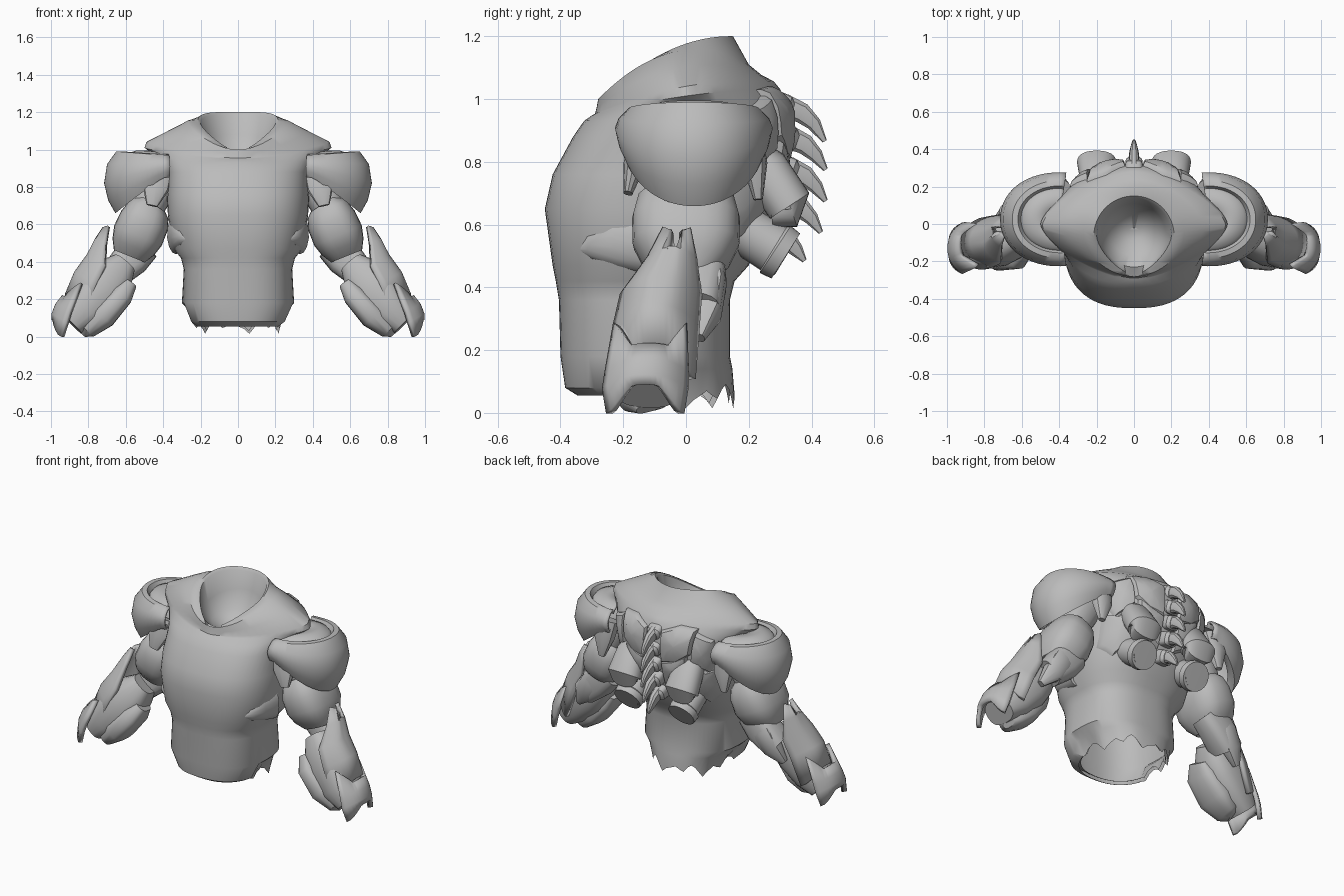
import bpy, bmesh, math
from mathutils import Vector

grey = bpy.data.materials.new("armour grey")
grey.diffuse_color = (0.5, 0.5, 0.5, 1)


def grid(name, rows, closed=True, caps=(True, True), mirror=False, thick=0, angle=35):
    """Skin a list of equal-length point rows into one object."""
    bm = bmesh.new()
    vs = [[bm.verts.new(p) for p in r] for r in rows]
    n = len(rows[0])
    for a, b in zip(vs, vs[1:]):
        for i in range(n if closed else n - 1):
            j = (i + 1) % n
            bm.faces.new((a[i], a[j], b[j], b[i]))
    if closed and caps[0]:
        bm.faces.new(vs[0])
    if closed and caps[1]:
        bm.faces.new(vs[-1])
    bmesh.ops.recalc_face_normals(bm, faces=bm.faces)
    me = bpy.data.meshes.new(name)
    bm.to_mesh(me)
    bm.free()
    me.materials.append(grey)
    ob = bpy.data.objects.new(name, me)
    bpy.context.collection.objects.link(ob)
    bpy.context.view_layer.objects.active = ob
    ob.select_set(True)
    bpy.ops.object.shade_smooth_by_angle(angle=math.radians(angle))
    ob.select_set(False)
    if thick:
        m = ob.modifiers.new("thickness", 'SOLIDIFY')
        m.thickness, m.offset = thick, 0
    if mirror:
        ob.modifiers.new("mirror", 'MIRROR')
    return ob


def spow(v, n):
    return math.copysign(abs(v) ** (2 / n), v)


def tube(name, path, ref, n=2.0, seg=20, mirror=True):
    """Path points are x, y, z, radius along ref, radius across ref."""
    pts = [Vector(p[:3]) for p in path]
    rows = []
    for i, p in enumerate(path):
        d = (pts[min(i + 1, len(pts) - 1)] - pts[max(i - 1, 0)]).normalized()
        a = (Vector(ref) - d * d.dot(Vector(ref))).normalized()
        b = d.cross(a)
        ts = [2 * math.pi * k / seg for k in range(seg)]
        rows.append([pts[i] + a * p[3] * spow(math.cos(t), n) + b * p[4] * spow(math.sin(t), n) for t in ts])
    return grid(name, rows, mirror=mirror)


def arm_plate(name, path, tip, notch, tail):
    """Curved outer arm plate: x, y, z, half width, bulge; forked ends."""
    rows = []
    for i, (x, y, z, w, b) in enumerate(path):
        row = []
        for k in range(17):
            v = k / 8 - 1
            p = Vector((x, y + w * v, z)) + Vector((-0.82, 0, -0.5)) * b * abs(v) ** 2.4
            if i == 0:
                fork = max(0, abs(v) - .5) * 2
                p += Vector((-0.4, 0, 0.9)) * (tip * fork - (notch if abs(v) < 0.3 else 0))
            if i == len(path) - 1:
                p += Vector((0.3, 0, -0.95)) * tail * min(1, max(0, abs(v) - 0.35) * 2)
            row.append(p)
        rows.append(row)
    grid(name, rows, closed=False, mirror=True, thick=0.025)


# Torso shell: z at mid depth, slope, half width, front y, back y, squareness, arch
RINGS = [(.055, 0, .225, -.345, .155, 2.4, 0), (.08, 0, .26, -.385, .148, 2.5, 0),
         (.18, 0, .30, -.40, .14, 2.6, 0), (.36, 0, .29, -.405, .14, 2.5, 0),
         (.42, 0, .305, -.415, .155, 2.5, 0), (.47, 0, .345, -.425, .20, 2.5, 0),
         (.65, 0, .375, -.45, .27, 2.5, 0), (.76, 0, .38, -.425, .305, 2.5, 0),
         (.88, 0, .385, -.36, .325, 2.4, 0), (.95, .06, .42, -.325, .325, 2.1, 0),
         (1.01, .14, .50, -.30, .30, 1.5, .02), (1.04, .18, .49, -.29, .28, 1.5, .035),
         (1.10, .20, .37, -.285, .24, 1.7, .075), (1.15, .23, .27, -.28, .20, 1.9, .095),
         (1.15, .49, .215, -.28, .15, 2, .055), (1.14, .47, .20, -.265, .135, 2, .05),
         (1.03, .3, .17, -.23, .11, 2, 0), (.95, .15, .12, -.17, .06, 2, 0), (.90, 0, .04, -.09, -.02, 2, 0)]
HEM = (-.04, -.015, .0, .015, .0, -.01, .02, .035, .02, -.01)
SEG = 60
rows = []
for i, (z, sl, hw, yf, yb, n, arch) in enumerate(RINGS):
    ym, h = (yf + yb) / 2, (yb - yf) / 2
    row = []
    for k in range(SEG):
        t = 2 * math.pi * k / SEG
        x, s = hw * spow(math.cos(t), n), spow(math.sin(t), n)
        zz = z + sl * h * s - arch * s * s
        if i in (14, 15):  # collar rim pinched and notched at the throat
            x *= 1 - .3 * max(0, -s) ** 1.3
            if s < -.9 and abs(x) < .05:
                zz -= .035
        if i < 2 and s > -.3:  # torn hem around the back
            zz += .06 if i else HEM[(k + 7) % 10]
        row.append((x, ym + h * s, zz))
    rows.append(row)
grid("torso_shell", rows, caps=(False, True), angle=40)

# Inner wall behind the open hem
inner = [[(x * .95, (y + .13) * .95 - .13, z + .015) for x, y, z in r] for r in rows[:9]]
grid("torso_lining", inner, caps=(False, True))


def back_y(x, z):
    """Depth of the torso back at a given width and height."""
    for a, b in zip(RINGS[:12], RINGS[1:]):
        za, zb = a[0] + a[1] * .25, b[0] + b[1] * .25
        if za <= z <= zb:
            f = (z - za) / (zb - za)
            hw, yf, yb, n = [a[j] + (b[j] - a[j]) * f for j in (2, 3, 4, 5)]
            c = min(1, abs(x) / hw)
            return (yf + yb) / 2 + (yb - yf) / 2 * (1 - c ** n) ** (1 / n)
    return .2


# Overlapping shoulder blade plates: outlines in x, z
BLADES = [[(.05, 1.0), (.15, 1.04), (.25, 1.03), (.23, .88), (.15, .82), (.05, .80)],
          [(.25, 1.01), (.34, .97), (.35, .84), (.31, .76), (.23, .84)],
          [(.05, .80), (.14, .83), (.21, .87), (.20, .70), (.05, .62)],
          [(.22, .83), (.30, .76), (.35, .78), (.34, .60), (.28, .54), (.21, .64)]]
for i, o in enumerate(BLADES):
    cx, cz = sum(p[0] for p in o) / len(o), sum(p[1] for p in o) / len(o)
    rings = []
    for scale, lift in ((1, -.03), (1, .006), (.9, .022), (.45, .03), (.05, .032)):
        pts = []
        for (xa, za), (xb, zb) in zip(o, o[1:] + o[:1]):
            for f in (0, .33, .67):
                pts.append((cx + (xa + (xb - xa) * f - cx) * scale, cz + (za + (zb - za) * f - cz) * scale))
        rings.append([(x, back_y(x, z) + lift, z) for x, z in pts])
    grid("back_plate_%d" % (i + 1), rings, mirror=True, angle=30)

# Spine: vertebra blocks with hooked spikes
for i, (y, z, s) in enumerate([(.31, .97, 1.1), (.325, .87, 1), (.325, .77, 1), (.31, .67, 1), (.27, .57, .9)]):
    tube("vertebra_%d" % (i + 1), [(0, y - .04, z + .02, .05, .045), (0, y + .015, z, .045, .04),
                                   (0, y + .03, z - .005, .03, .025)], (1, 0, 0), 3.5, 16, False)
    tube("spine_spike_%d" % (i + 1), [(0, y, z + .01, .03, .04), (0, y + .055 * s, z - .015, .026, .034),
                                     (0, y + .09 * s, z - .05, .018, .024),
                                     (0, y + .12 * s, z - .095 * s, .008, .008)], (1, 0, 0), 2.5, 10, False)

# Thrusters with recessed mouths below rounded hoods
tube("thruster_hood", [(.20, .20, .84, .06, .05), (.20, .25, .78, .09, .075), (.20, .33, .66, .105, .075),
                       (.20, .335, .65, .09, .06), (.20, .27, .64, .06, .05)], (1, 0, 0), 2.3, 24)
tube("thruster", [(.19, .14, .61, .075, .075), (.19, .28, .525, .082, .082), (.19, .285, .521, .09, .09),
                  (.19, .318, .50, .085, .085), (.19, .319, .4995, .07, .07), (.19, .308, .506, .068, .068)],
     (1, 0, 0), 2, 28)

# Flank ridges tapering towards the belly
tube("flank_ridge", [(.33, -.12, .55, .11, .05), (.315, -.22, .545, .085, .045), (.29, -.30, .53, .045, .035),
                     (.27, -.335, .52, .01, .01)], (0, 0, 1), 2, 14)

# Pauldron: horseshoe shell with inner deck, outer and end profiles as radius, z
OUTER = [(.15, .99), (.45, .99), (.60, .975), (.66, .955), (.72, .985), (.80, .985), (.95, .92), (1.0, .82),
         (.93, .73), (.82, .665), (.70, .70)]
ENDS = [(.15, .98), (.45, .98), (.62, .965), (.68, .95), (.74, .97), (.84, .965), (.96, .935), (1.0, .91),
        (.97, .88), (.92, .855), (.80, .86)]
rows = []
for k in range(37):
    t = -1.68 + 3.36 * k / 36
    f = min(1, 1 - spow(math.cos(t), 2.1))
    row = []
    for (ra, za), (rb, zb) in zip(OUTER, ENDS):
        r = ra + (rb - ra) * f
        row.append((.40 + .31 * r * spow(math.cos(t), 2.1), .025 + .245 * r * spow(math.sin(t), 2.1),
                    za + (zb - za) * f))
    rows.append(row)
grid("pauldron", rows, closed=False, mirror=True, thick=.012, angle=40)
tube("pauldron_front_flap", [(.43, -.13, .88, .04, .08), (.44, -.165, .79, .035, .07),
                             (.46, -.185, .70, .015, .03)], (0, 1, 0), 2.5, 12)
tube("pauldron_back_flap", [(.41, .19, .90, .05, .07), (.42, .22, .79, .04, .06),
                            (.43, .23, .68, .015, .02)], (0, 1, 0), 2.5, 12)

# Arms
ARM = (0, 1, 0)
tube("shoulder_joint", [(.36, .02, .88, .10, .09), (.43, .02, .80, .12, .10), (.49, .01, .68, .11, .09)], ARM, 2.5)
tube("upper_arm", [(.455, 0, .71, .12, .08), (.475, 0, .68, .155, .115), (.50, 0, .62, .172, .135),
                   (.535, 0, .54, .17, .138), (.56, 0, .48, .14, .12), (.58, 0, .43, .09, .09)], ARM, 2.6, 24)
tube("elbow", [(.50, .04, .49, .08, .09), (.57, .045, .42, .085, .10), (.66, .02, .33, .09, .08)], ARM, 3)
tube("elbow_guard", [(.55, .07, .50, .04, .05), (.60, .08, .41, .05, .07), (.66, .07, .32, .045, .06),
                     (.72, .04, .24, .02, .02)], ARM, 3, 12)
tube("forearm", [(.61, -.06, .39, .08, .07), (.66, -.08, .33, .11, .11), (.73, -.10, .25, .125, .13),
                 (.82, -.12, .14, .125, .11), (.89, -.125, .07, .10, .075)], ARM, 2.6, 24)
tube("forearm_inner_guard", [(.58, -.12, .28, .06, .04), (.62, -.14, .22, .10, .06), (.72, -.14, .11, .11, .07),
                             (.80, -.13, .04, .08, .05), (.82, -.12, .015, .04, .02)], ARM, 2.8, 20)
arm_plate("forearm_plate", [(.715, -.03, .58, .035, .02), (.755, -.045, .52, .07, .06), (.80, -.08, .43, .12, .11),
                            (.865, -.095, .34, .128, .13), (.915, -.10, .22, .12, .13)], .02, .09, .05)
arm_plate("wrist_plate", [(.93, -.115, .215, .108, .06), (.965, -.125, .17, .125, .085), (.985, -.13, .12, .128, .09),
                          (.985, -.13, .09, .115, .08)], .11, 0, .055)
